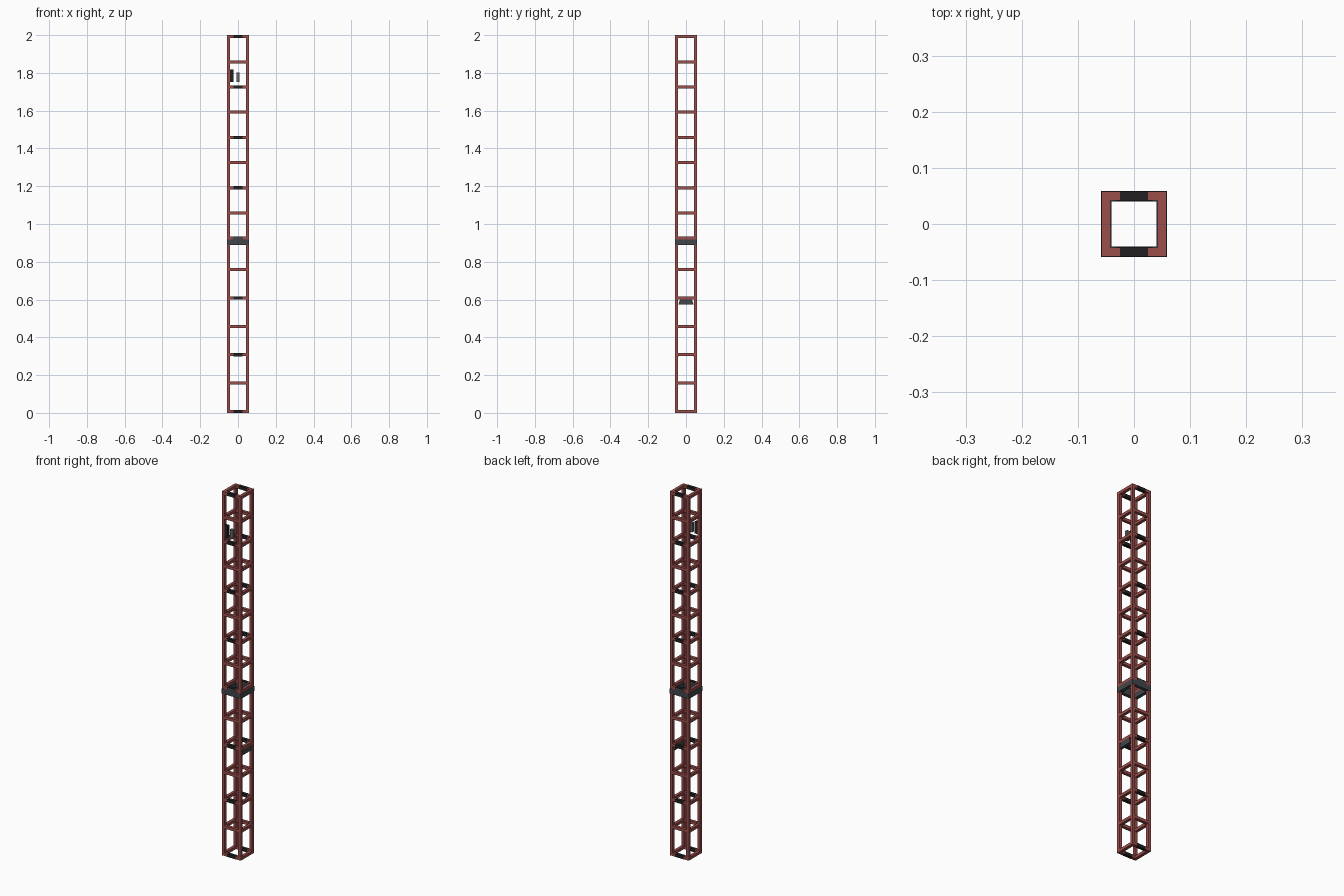
import bpy, bmesh
from mathutils import Matrix, Vector

cube = bpy.data.objects.get("Cube")
if cube:
    bpy.data.objects.remove(cube)


def material(name, rgb):
    m = bpy.data.materials.new(name)
    m.use_nodes = True
    m.diffuse_color = (*rgb, 1)
    m.node_tree.nodes["Principled BSDF"].inputs["Base Color"].default_value = (*rgb, 1)
    return m


red = material("brick red", (0.32, 0.077, 0.07))
black = material("black", (0.016, 0.014, 0.015))
slate = material("slate grey", (0.055, 0.06, 0.068))
grey = material("mid grey", (0.13, 0.14, 0.14))

HALF = 0.0575          # half the tower width
BAR = 0.016            # square bar thickness
MID = HALF - BAR / 2   # bar centre line
INNER = 2 * (HALF - BAR)
SPLIT = 0.917          # joint between the two sections


def box(bm, centre, size):
    bmesh.ops.create_cube(bm, size=1, matrix=Matrix.Translation(centre)
                          @ Matrix.Diagonal((*size, 1)))


def finish(bm, name, mat):
    mesh = bpy.data.meshes.new(name)
    bm.to_mesh(mesh)
    bm.free()
    mesh.materials.append(mat)
    ob = bpy.data.objects.new(name, mesh)
    bpy.context.collection.objects.link(ob)
    return ob


def boxes(name, mat, parts):
    bm = bmesh.new()
    for centre, size in parts:
        box(bm, centre, size)
    return finish(bm, name, mat)


def tapered_plate(name, mat, centre, size, axis, taper):
    """Block whose top edge is narrowed along one axis."""
    bm = bmesh.new()
    box(bm, (0, 0, 0), size)
    for v in bm.verts:
        if v.co.z > 0:
            v.co[axis] *= taper
        v.co += Vector(centre)
    return finish(bm, name, mat)


def section(name, low, high, count, first_clad):
    """One lattice section: corner posts, rungs and dark grips on every other level."""
    posts = [((sx * MID, sy * MID, (low + high) / 2), (BAR, BAR, high - low))
             for sx in (-1, 1) for sy in (-1, 1)]
    boxes(name + "_posts", red, posts)
    step = (high - low - BAR) / (count - 1)
    levels = [low + BAR / 2 + i * step for i in range(count)]
    rungs, grips = [], []
    for i, z in enumerate(levels):
        for s in (-1, 1):
            rungs.append(((0, s * MID, z), (INNER, BAR, BAR)))
            rungs.append(((s * MID, 0, z), (BAR, INNER, BAR)))
            if i % 2 == first_clad:
                grips.append(((0, s * MID, z), (0.05, BAR + 0.001, BAR + 0.001)))
    boxes(name + "_rungs", red, rungs)
    boxes(name + "_grips", black, grips)


section("lower_section", 0, SPLIT, 7, 0)
section("upper_section", SPLIT, 2, 9, 0)

# Collar ring around the joint
W = BAR + 0.002
collar = []
for s in (-1, 1):
    collar.append(((0, s * MID, 0.903), (2 * HALF + 0.002, W, 0.028)))
    collar.append(((s * MID, 0, 0.903), (W, INNER, 0.028)))
boxes("joint_collar", slate, collar)

# Tapered clamps above the collar
for s, side in ((-1, "front"), (1, "back")):
    tapered_plate(side + "_clamp", slate, (0, s * MID, 0.923),
                  (0.066, BAR + 0.0016, 0.014), 0, 0.6)

# Bracket under one left rung
tapered_plate("side_bracket", slate, (MID, 0, 0.588), (BAR, 0.08, 0.03), 1, 0.75)

# Small control boxes on the front
boxes("control_box", black, [((-0.033, -MID, 1.785), (0.018, BAR, 0.066))])
boxes("meter_box", grey, [((0, -MID, 1.778), (0.018, BAR, 0.05))])
